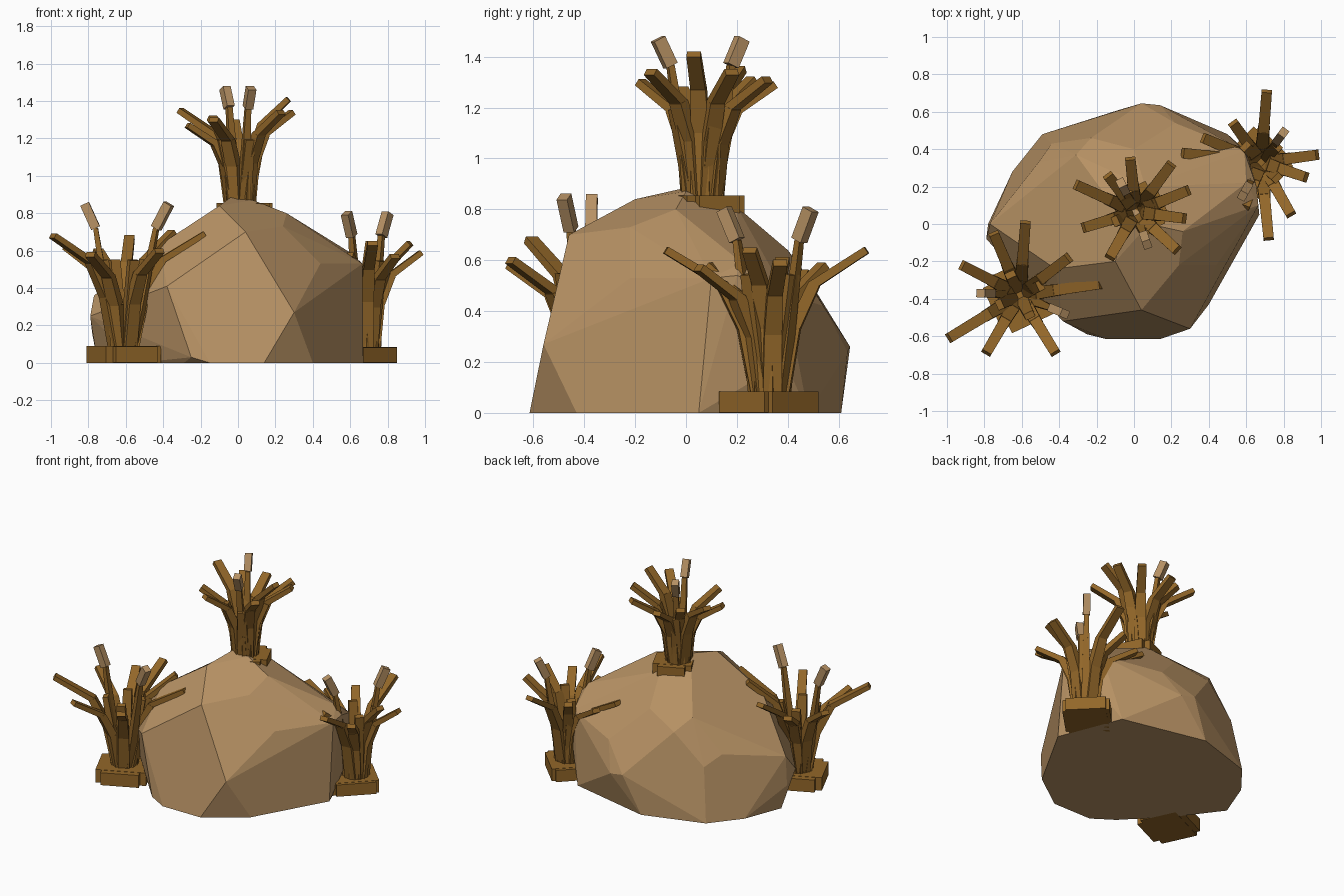
import bpy, bmesh, math
from mathutils import Vector, Matrix

def material(name, rgb):
    m = bpy.data.materials.new(name)
    m.diffuse_color = (*rgb, 1)
    return m

STONE = material("tan stone", (0.475, 0.287, 0.128))
GRASS = material("dry brown grass", (0.29, 0.135, 0.022))

def finish(bm, name, mats):
    bmesh.ops.recalc_face_normals(bm, faces=bm.faces)
    me = bpy.data.meshes.new(name)
    bm.to_mesh(me)
    bm.free()
    for m in mats:
        me.materials.append(m)
    ob = bpy.data.objects.new(name, me)
    bpy.context.collection.objects.link(ob)

def box(bm, centre, size, angle):
    mat = Matrix.Translation(centre) @ Matrix.Rotation(angle, 4, 'Z') @ Matrix.Diagonal((*size, 1))
    bmesh.ops.create_cube(bm, size=1, matrix=mat)

def bar(bm, a, b, side, w0, w1, t0, t1, mat=0):
    """Tapered square bar from a to b; w is width along side, t is thickness."""
    out = (b - a).cross(side).normalized()
    rings = []
    for p, w, t in ((a, w0, t0), (b, w1, t1)):
        rings.append([bm.verts.new(p + side * w / 2 * i + out * t / 2 * j)
                      for i, j in ((-1, -1), (1, -1), (1, 1), (-1, 1))])
    r, s = rings
    faces = [bm.faces.new(r), bm.faces.new(s[::-1])]
    faces += [bm.faces.new((r[k], s[k], s[(k + 1) % 4], r[(k + 1) % 4])) for k in range(4)]
    for f in faces:
        f.material_index = mat

# Boulder: faceted convex stone
rock_points = [
    # ground outline
    (0.14, -0.615, 0), (0.40, -0.43, 0), (0.67, 0.05, 0), (0.50, 0.48, 0), (-0.08, 0.61, 0),
    (-0.49, 0.48, 0), (-0.65, 0.28, 0), (-0.75, 0.02, 0),
    (-0.54, -0.26, 0), (-0.29, -0.52, 0), (-0.15, -0.615, 0),
    # middle
    (-0.25, -0.59, 0.03), (-0.38, -0.52, 0.41), (0.30, -0.56, 0.27), (0.44, -0.22, 0.53),
    (0.665, 0.10, 0.53), (0.655, 0.20, 0.54), (0.60, 0.22, 0.59), (0.60, 0.39, 0.2),
    (0.59, 0.39, 0.47), (0.14, 0.635, 0.24), (0.04, 0.645, 0.26), (0.22, 0.54, 0.42),
    (-0.44, 0.43, 0.36), (-0.51, 0.33, 0.43), (-0.61, 0.225, 0.36), (-0.77, 0.0, 0.36),
    (-0.78, 0.0, 0.16), (-0.79, -0.08, 0.25),
    # crown
    (0.04, -0.46, 0.70), (-0.42, -0.24, 0.63), (-0.10, -0.20, 0.84), (0.24, -0.22, 0.73),
    (0.26, -0.04, 0.80), (0.08, 0.0, 0.87), (-0.04, 0.0, 0.885), (0.06, 0.2, 0.81),
    (0.0, 0.40, 0.64), (-0.10, 0.48, 0.53), (-0.23, 0.46, 0.56), (-0.31, 0.37, 0.65),
]
bm = bmesh.new()
for p in rock_points:
    bm.verts.new(p)
bmesh.ops.convex_hull(bm, input=bm.verts[:])
bmesh.ops.delete(bm, geom=[v for v in bm.verts if not v.link_faces], context='VERTS')
bmesh.ops.dissolve_limit(bm, angle_limit=math.radians(7), verts=bm.verts[:], edges=bm.edges[:])
finish(bm, "boulder", [STONE])

def tuft(name, hub, slab, tips, pale, core):
    hub = Vector(hub)
    # slab base of two crossed boxes: x, y, floor, long side, short side, angle
    x, y, floor, long, short, angle = slab
    angle = math.radians(angle)
    bm = bmesh.new()
    h = hub.z - floor
    mid = Vector((x, y, floor + h / 2))
    box(bm, mid, (long, short, h), angle)
    box(bm, mid, (short, long, h * 0.96), angle)
    finish(bm, name + "_base", [GRASS])
    # bent blades, some with pale tips
    bm = bmesh.new()
    for k, tip in enumerate(list(tips) + list(pale)):
        tip = Vector(tip)
        d = Vector((tip.x - hub.x, tip.y - hub.y, 0))
        u = d.normalized()
        side = Vector((-u.y, u.x, 0))
        root = hub + u * 0.05 - Vector((0, 0, 0.01))
        rise = tip.z - hub.z
        if k < len(tips):
            knee = hub + d * 0.25 + Vector((0, 0, rise * 0.45))
            bend = hub + d * 0.46 + Vector((0, 0, rise * 0.76))
            bar(bm, root, knee, side, 0.075, 0.07, 0.055, 0.05)
            bar(bm, knee, bend, side, 0.07, 0.062, 0.05, 0.045)
            bar(bm, bend - (tip - bend) * 0.06, tip, side, 0.06, 0.055, 0.035, 0.03)
        else:
            bend = hub + d * 0.72 + Vector((0, 0, rise * 0.83))
            bar(bm, root, bend, side, 0.06, 0.03, 0.05, 0.025)
            bar(bm, bend, tip, side, 0.045, 0.045, 0.05, 0.05, 1)
    # upright core stems
    for k in range(4):
        a = angle + k * math.pi / 2
        u = Vector((math.cos(a), math.sin(a), 0))
        bar(bm, hub + u * 0.04, hub + u * 0.12 + Vector((0, 0, core)),
            Vector((-u.y, u.x, 0)), 0.07, 0.055, 0.05, 0.035)
    finish(bm, name + "_blades", [GRASS, STONE])

tuft("left_tuft", (-0.61, -0.38, 0.09), (-0.61, -0.385, 0, 0.325, 0.245, 25),
     [(-0.99, -0.61, 0.68), (-0.92, -0.22, 0.62), (-0.79, -0.69, 0.58), (-0.42, -0.69, 0.60),
      (-0.58, 0.01, 0.67), (-0.35, -0.18, 0.70), (-0.18, -0.32, 0.69), (-0.75, -0.05, 0.60)],
     [(-0.82, -0.37, 0.85), (-0.37, -0.48, 0.85)], 0.46)

tuft("right_tuft", (0.68, 0.33, 0.085), (0.655, 0.325, 0, 0.30, 0.255, 45),
     [(0.71, 0.71, 0.64), (0.98, 0.37, 0.59), (0.92, 0.25, 0.64), (0.84, 0.05, 0.57),
      (0.72, -0.08, 0.64), (0.59, 0.09, 0.58), (0.37, 0.46, 0.55), (0.53, 0.54, 0.58),
      (0.26, 0.38, 0.60)],
     [(0.58, 0.15, 0.80), (0.80, 0.49, 0.80)], 0.46)

tuft("top_tuft", (0.01, 0.065, 0.855), (0.035, 0.08, 0.785, 0.25, 0.175, 25),
     [(-0.02, 0.35, 1.29), (0.20, 0.32, 1.31), (0.29, 0.18, 1.34), (0.27, 0.03, 1.41),
      (0.23, -0.14, 1.34), (-0.13, -0.18, 1.30), (-0.27, -0.02, 1.27),
      (-0.31, 0.21, 1.35), (-0.14, 0.26, 1.31)],
     [(0.07, -0.11, 1.47), (-0.07, 0.22, 1.47)], 0.34)
